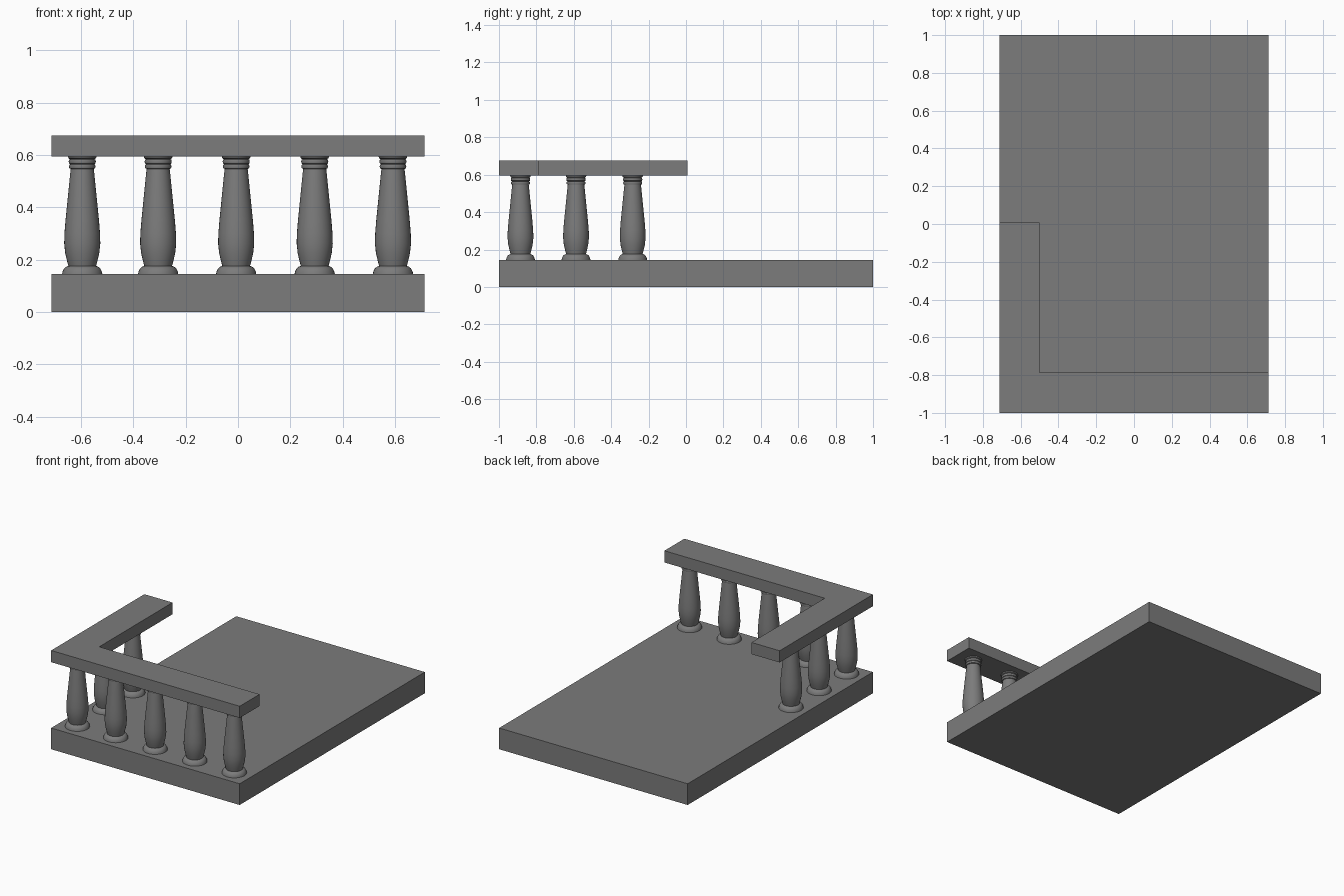
import bpy
import bmesh
from math import pi
from mathutils import Matrix, Vector

cube = bpy.data.objects.get("Cube")
if cube:
    bpy.data.objects.remove(cube, do_unlink=True)

stone = bpy.data.materials.new("grey_stone")
stone.use_nodes = True
grey = (0.2, 0.2, 0.2, 1)
stone.diffuse_color = grey
stone.node_tree.nodes["Principled BSDF"].inputs["Base Color"].default_value = grey


def finish(name, bm):
    bmesh.ops.recalc_face_normals(bm, faces=bm.faces)
    mesh = bpy.data.meshes.new(name)
    bm.to_mesh(mesh)
    bm.free()
    mesh.materials.append(stone)
    obj = bpy.data.objects.new(name, mesh)
    bpy.context.collection.objects.link(obj)
    return obj


def prism(name, outline, bottom, top):
    """Extrude a flat outline upward."""
    bm = bmesh.new()
    face = bm.faces.new([bm.verts.new((x, y, bottom)) for x, y in outline])
    up = bmesh.ops.extrude_face_region(bm, geom=[face])["geom"]
    bmesh.ops.translate(bm, vec=(0, 0, top - bottom),
                        verts=[v for v in up if isinstance(v, bmesh.types.BMVert)])
    return finish(name, bm)


def lathe(name, profile, segments=32):
    """Spin a (radius, height) profile around z."""
    bm = bmesh.new()
    verts = [bm.verts.new((r, 0, z)) for r, z in profile]
    edges = [bm.edges.new(pair) for pair in zip(verts, verts[1:])]
    bmesh.ops.spin(bm, geom=verts + edges, axis=(0, 0, 1), cent=(0, 0, 0),
                   angle=2 * pi, steps=segments, use_merge=True)
    bmesh.ops.remove_doubles(bm, verts=bm.verts, dist=0.0001)
    return finish(name, bm)


# Floor slab and L-shaped handrail
X, Y = 0.713, 1.0
floor_z, rail_z, rail_top = 0.145, 0.595, 0.675
prism("floor_slab", [(-X, -Y), (X, -Y), (X, Y), (-X, Y)], 0, floor_z)
prism("handrail", [(-X, -Y), (X, -Y), (X, -0.785), (-0.5, -0.785),
                   (-0.5, 0.007), (-X, 0.007)], rail_z, rail_top)

# Turned baluster: flared foot, swelling body, ringed neck
profile = [(0, 0.145), (0.077, 0.145), (0.075, 0.155), (0.069, 0.167),
           (0.06, 0.174), (0.053, 0.176), (0.058, 0.195), (0.065, 0.225),
           (0.069, 0.262), (0.068, 0.3), (0.064, 0.35), (0.058, 0.41),
           (0.052, 0.47), (0.046, 0.53), (0.044, 0.547),
           (0.049, 0.549), (0.051, 0.556), (0.049, 0.563), (0.046, 0.565),
           (0.05, 0.568), (0.052, 0.575), (0.05, 0.582), (0.047, 0.584),
           (0.053, 0.588), (0.055, 0.595), (0, 0.595)]
baluster = lathe("baluster", profile)
bpy.context.view_layer.objects.active = baluster
baluster.select_set(True)
bpy.ops.object.shade_smooth_by_angle(angle=0.6)

# Front row, then the row along the right side
spots = [(x, -0.885) for x in (-0.595, -0.305, -0.007, 0.293, 0.592)]
spots += [(-0.595, y) for y in (-0.588, -0.285)]
baluster.location = (*spots[0], 0)
for x, y in spots[1:]:
    copy = baluster.copy()
    copy.location = (x, y, 0)
    bpy.context.collection.objects.link(copy)
